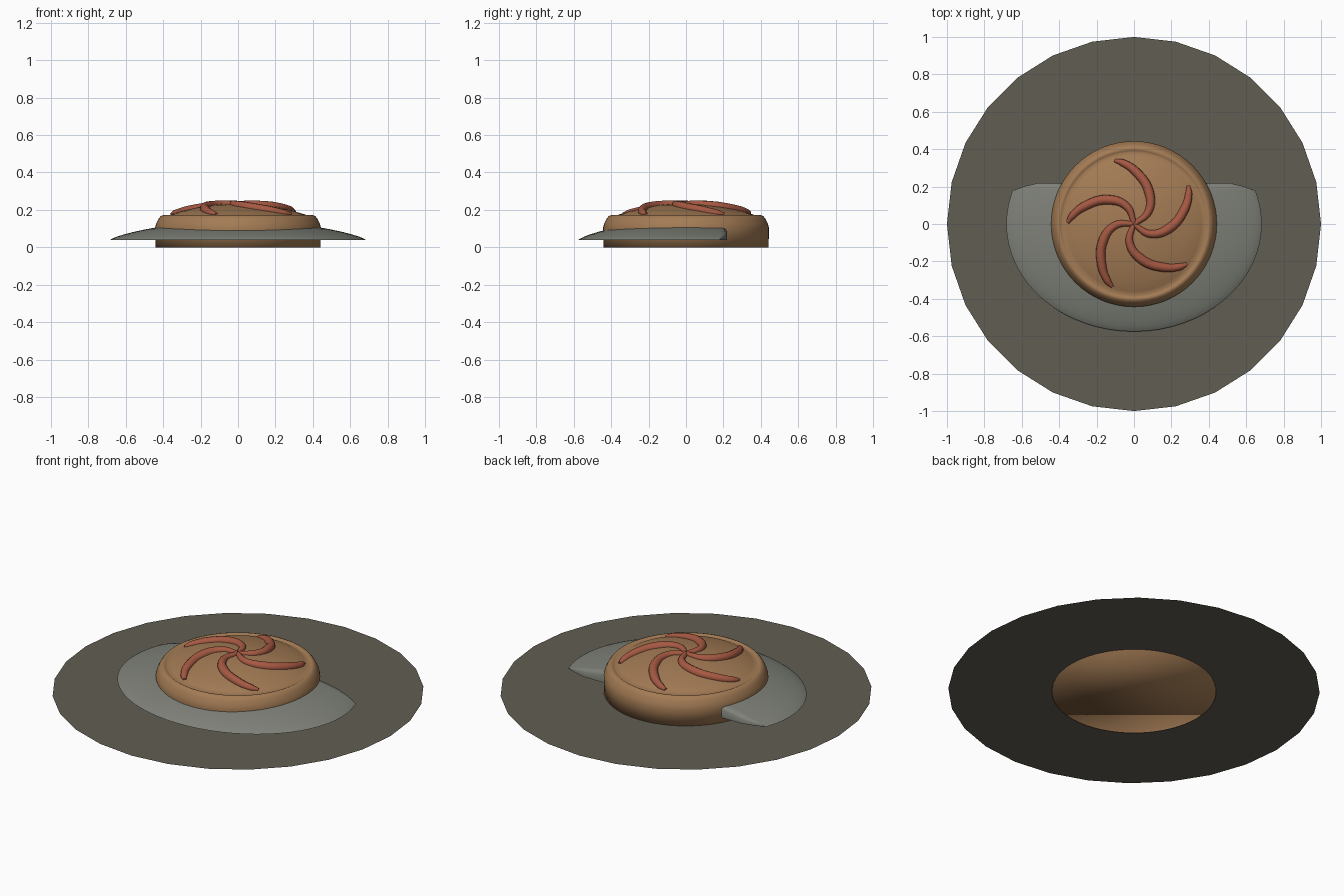
import bpy, bmesh
from math import sin, cos, pi, radians, hypot

cube = bpy.data.objects.get("Cube")
if cube:
    bpy.data.objects.remove(cube)


def material(name, rgb):
    m = bpy.data.materials.new(name)
    m.use_nodes = True
    m.diffuse_color = (*rgb, 1)
    m.node_tree.nodes["Principled BSDF"].inputs["Base Color"].default_value = (*rgb, 1)
    return m


TAN = material("warm tan", (0.37, 0.20, 0.09))
RED = material("brick red", (0.38, 0.10, 0.055))
GREY = material("stone grey", (0.21, 0.22, 0.19))
EARTH = material("dull earth", (0.12, 0.11, 0.085))


def add_object(name, bm, mat, smooth=True):
    bmesh.ops.recalc_face_normals(bm, faces=bm.faces)
    mesh = bpy.data.meshes.new(name)
    bm.to_mesh(mesh)
    bm.free()
    mesh.materials.append(mat)
    mesh.polygons.foreach_set("use_smooth", [smooth] * len(mesh.polygons))
    ob = bpy.data.objects.new(name, mesh)
    bpy.context.collection.objects.link(ob)
    return ob


def rings(bm, profile, sides, rx=1.0, ry=1.0):
    """Skin circular rings of (radius, height); returns the vertex loops."""
    loops = []
    for r, z in profile:
        loops.append([bm.verts.new((r * rx * sin(2 * pi * i / sides),
                                    -r * ry * cos(2 * pi * i / sides), z))
                      for i in range(sides)])
    for a, b in zip(loops, loops[1:]):
        for i in range(sides):
            j = (i + 1) % sides
            bm.faces.new((a[i], a[j], b[j], b[i]))
    return loops


def dome_height(r):
    return 0.168 + 0.067 * (1 - (r / 0.38) ** 2)


# Ground plate: thin flat polygon
bm = bmesh.new()
bm.faces.new(rings(bm, [(1.0, 0.01)], 28)[0])
add_object("ground_plate", bm, EARTH, smooth=False)

# Round body with a bevelled rim, shallow groove and domed top
bm = bmesh.new()
profile = [(0.442, 0), (0.443, 0.105), (0.438, 0.125), (0.425, 0.152),
           (0.412, 0.168), (0.40, 0.172), (0.392, 0.168), (0.382, 0.164)]
profile += [(r, dome_height(r)) for r in (0.36, 0.3, 0.22, 0.14, 0.07)]
loops = rings(bm, profile, 64)
bm.faces.new(loops[0])
bm.faces.new(loops[-1])
add_object("round_body", bm, TAN)

# Apron: oval dome around the front, cut off behind the middle
BASE, CUT = 0.04, 0.18
bm = bmesh.new()
radii = [1, 0.985, 0.95, 0.9, 0.82, 0.72, 0.6, 0.5, 0.4]
loops = rings(bm, [(r, BASE + 0.1 * (1 - r * r) ** 0.78) for r in radii], 64, 0.683, 0.575)
geom = bm.verts[:] + bm.edges[:] + bm.faces[:]
cut = bmesh.ops.bisect_plane(bm, geom=geom, plane_co=(0, CUT, 0),
                             plane_no=(0, 1, 0), clear_outer=True)
edges = [e for e in cut["geom_cut"] if isinstance(e, bmesh.types.BMEdge)]
# rounded shoulder, then a wall down to the base
for step in range(3):
    out = bmesh.ops.extrude_edge_only(bm, edges=edges)["geom"]
    for v in (g for g in out if isinstance(g, bmesh.types.BMVert)):
        if step < 2:
            reach = min(1, max(0, (0.645 - abs(v.co.x)) / 0.11))
            v.co.y += (0.028, 0.01)[step] * reach
            v.co.z = BASE + (v.co.z - BASE) * (0.95, 0.75)[step]
        else:
            v.co.z = BASE
    edges = [g for g in out if isinstance(g, bmesh.types.BMEdge)]
bmesh.ops.remove_doubles(bm, verts=bm.verts, dist=0.0005)
apron = add_object("front_apron", bm, GREY)
bpy.ops.object.select_all(action="DESELECT")
apron.select_set(True)
bpy.context.view_layer.objects.active = apron
bpy.ops.object.shade_smooth_by_angle(angle=radians(50))

# Five curved ribs swirling out from the centre: (radius, angle, thickness)
path = [(0.005, -95, 0.5), (0.10, -66, 0.8), (0.19, -41, 1.0),
        (0.28, -18, 0.95), (0.335, -5, 0.75), (0.355, 1, 0.35)]
for k in range(5):
    curve = bpy.data.curves.new("swirl_rib", "CURVE")
    curve.dimensions = "3D"
    curve.bevel_depth = 0.026
    curve.bevel_resolution = 3
    curve.use_fill_caps = True
    spline = curve.splines.new("BEZIER")
    spline.bezier_points.add(len(path) - 1)
    spline.resolution_u = 6
    for p, (r, a, t) in zip(spline.bezier_points, path):
        ang = radians(106 + 72 * k + a)
        p.co = (r * cos(ang), r * sin(ang), dome_height(r))
        p.radius = t
        p.handle_left_type = p.handle_right_type = "AUTO"
    curve.materials.append(RED)
    rib = bpy.data.objects.new(f"swirl_rib_{k + 1}", curve)
    bpy.context.collection.objects.link(rib)
